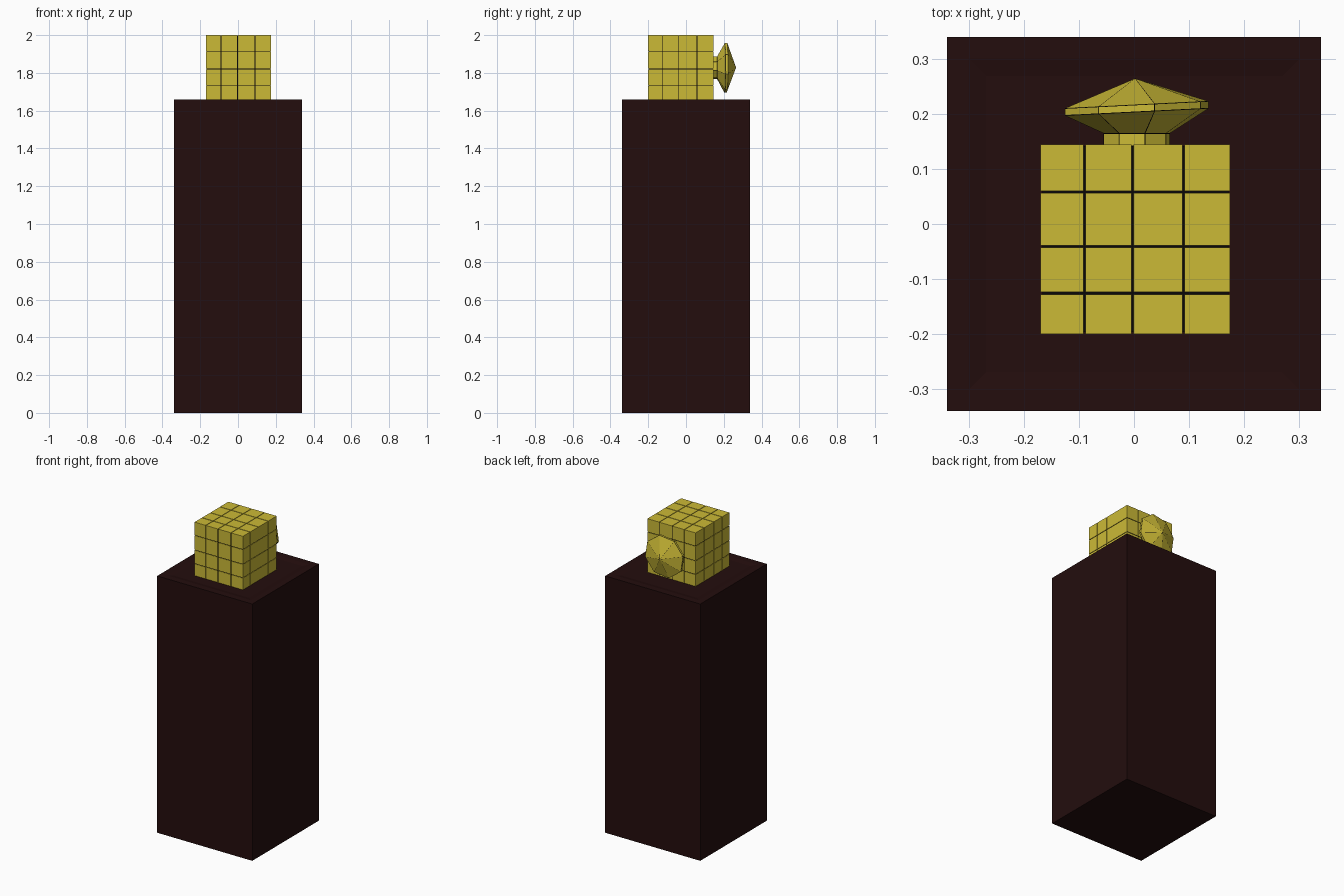
import bpy, bmesh, math
from mathutils import Vector

if "Cube" in bpy.data.objects:
    bpy.data.objects.remove(bpy.data.objects["Cube"])


def material(name, rgb):
    m = bpy.data.materials.new(name)
    m.diffuse_color = (*rgb, 1)
    m.use_nodes = True
    m.node_tree.nodes["Principled BSDF"].inputs["Base Color"].default_value = m.diffuse_color
    return m


GOLD = material("gold yellow", (0.60, 0.49, 0.037))
BLACK = material("seam black", (0.003, 0.002, 0.002))
BROWN = material("dark brown", (0.017, 0.004, 0.004))


def add_box(bm, lo, hi):
    lo, hi = Vector(lo), Vector(hi)
    verts = bmesh.ops.create_cube(bm, size=1)["verts"]
    for v in verts:
        v.co = Vector([(lo[i] + hi[i]) / 2 + v.co[i] * (hi[i] - lo[i]) for i in range(3)])


def finish(bm, name, *mats):
    bmesh.ops.recalc_face_normals(bm, faces=bm.faces)
    me = bpy.data.meshes.new(name)
    bm.to_mesh(me)
    bm.free()
    ob = bpy.data.objects.new(name, me)
    for m in mats:
        me.materials.append(m)
    bpy.context.collection.objects.link(ob)
    return ob


# Pedestal with a very shallow sloped recess in its top
bm = bmesh.new()
add_box(bm, (-0.34, -0.34, 0), (0.34, 0.34, 1.66))
bm.normal_update()
top = [f for f in bm.faces if f.normal.z > 0.9]
bmesh.ops.inset_region(bm, faces=top, thickness=0.055)
bmesh.ops.inset_region(bm, faces=top, thickness=0.045, depth=-0.006)
finish(bm, "pedestal", BROWN)

# Block of small cubes with thin seams
XS = (-0.170, -0.090, -0.003, 0.090, 0.175)
YS = (-0.200, -0.126, -0.041, 0.058, 0.145)
ZS = (1.645, 1.732, 1.820, 1.915, 2.000)
GAP = 0.002


def spans(cuts):
    n = len(cuts) - 1
    return [(cuts[i] + (GAP if i else 0), cuts[i + 1] - (GAP if i < n - 1 else 0))
            for i in range(n)]


bm = bmesh.new()
for x0, x1 in spans(XS):
    for y0, y1 in spans(YS):
        for z0, z1 in spans(ZS):
            add_box(bm, (x0, y0, z0), (x1, y1, z1))
finish(bm, "small_cubes", GOLD)

# Black core showing through the seams
bm = bmesh.new()
d = 0.003
add_box(bm, (XS[0] + d, YS[0] + d, ZS[0] + d), (XS[-1] - d, YS[-1] - d, ZS[-1] - d))
finish(bm, "block_core", BLACK)

# Eight-sided knob on the back: stem, flared underside, rim and pointed cap
SIDES, PHASE = 8, math.radians(14)
PROFILE = ((0.062, 0.142, 0), (0.062, 0.165, 0), (0.135, 0.204, 0.05), (0.135, 0.217, 0.05))
bm = bmesh.new()
rings = []
for r, y, tilt in PROFILE:
    ring = []
    for i in range(SIDES):
        a = PHASE + math.tau * i / SIDES
        dx = r * math.sin(a)
        ring.append(bm.verts.new((0.005 + dx, y + tilt * dx, 1.827 + r * math.cos(a))))
    rings.append(ring)
for a, b in zip(rings, rings[1:]):
    for i in range(SIDES):
        j = (i + 1) % SIDES
        bm.faces.new((a[i], a[j], b[j], b[i]))
tip = bm.verts.new((0.002, 0.265, 1.828))
for i in range(SIDES):
    bm.faces.new((rings[-1][i], rings[-1][(i + 1) % SIDES], tip))
bmesh.ops.recalc_face_normals(bm, faces=bm.faces)
# Dark seams around every facet
facets = list(bm.faces)
seams = bmesh.ops.inset_individual(bm, faces=facets, thickness=0.0012)["faces"]
for f in seams:
    f.material_index = 1
finish(bm, "back_knob", GOLD, BLACK)
